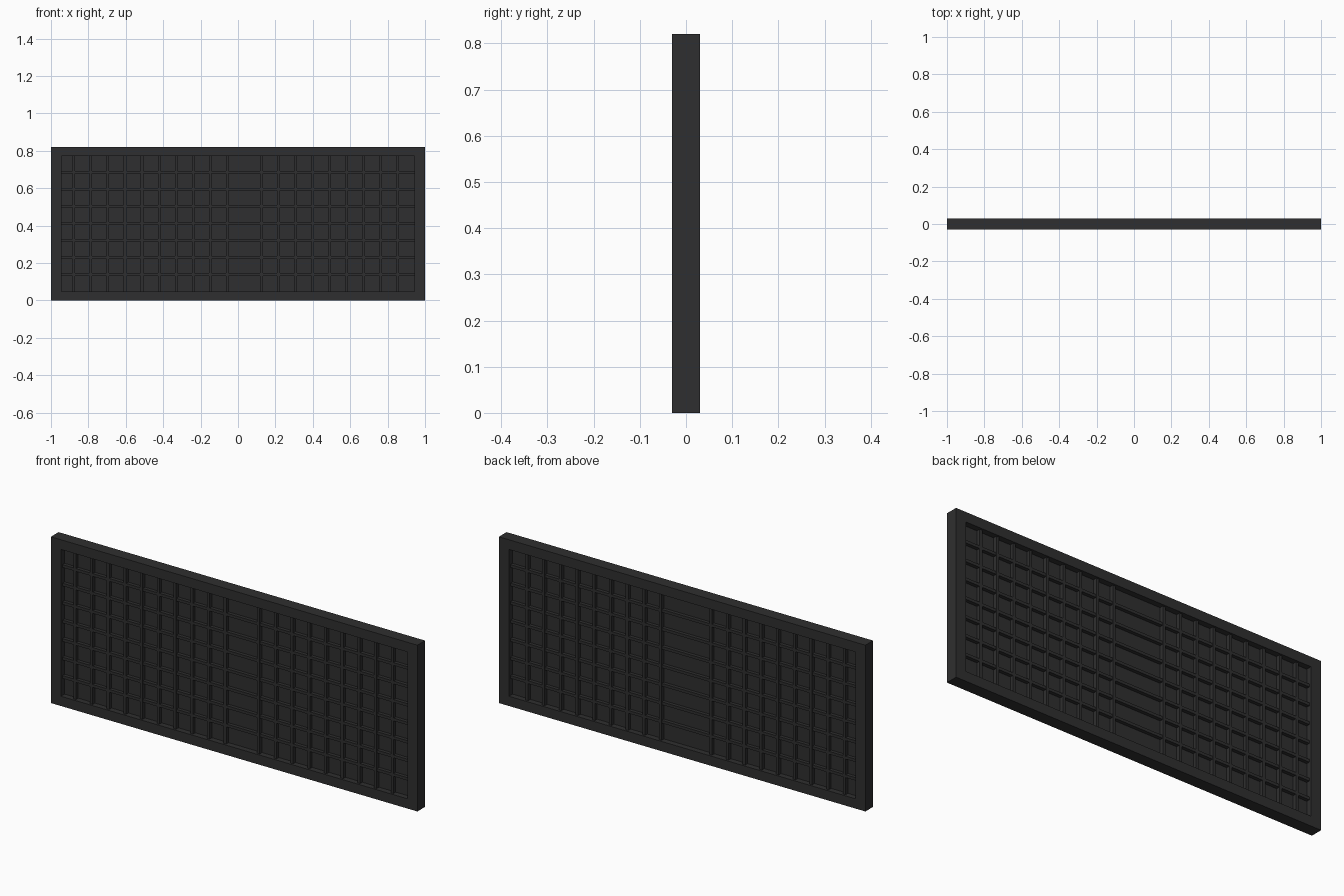
import bpy

if "Cube" in bpy.data.objects:
    bpy.data.objects.remove(bpy.data.objects["Cube"])

mat = bpy.data.materials.new("charcoal")
mat.diffuse_color = (0.028, 0.028, 0.029, 1)
mat.use_nodes = True
mat.node_tree.nodes["Principled BSDF"].inputs["Base Color"].default_value = mat.diffuse_color


def boxes(name, items):
    """One object from boxes given as (x0, x1, y0, y1, z0, z1)."""
    verts, faces = [], []
    for x0, x1, y0, y1, z0, z1 in items:
        b = len(verts)
        verts += [(x, y, z) for z in (z0, z1)
                  for x, y in ((x0, y0), (x1, y0), (x1, y1), (x0, y1))]
        faces += [(b + 3, b + 2, b + 1, b), (b + 4, b + 5, b + 6, b + 7)]
        for i in range(4):
            j = (i + 1) % 4
            faces.append((b + i, b + j, b + 4 + j, b + 4 + i))
    me = bpy.data.meshes.new(name)
    me.from_pydata(verts, [], faces)
    me.materials.append(mat)
    ob = bpy.data.objects.new(name, me)
    bpy.context.collection.objects.link(ob)
    return ob


W, H, D = 1.0, 0.82, 0.03          # half width, height, half depth
IX, Z0, Z1 = 0.945, 0.048, 0.772   # opening
STEP, R = 0.0912, 0.007            # lattice pitch, half bar width

# Outer frame: one ring mesh
outer = [(-W, 0), (W, 0), (W, H), (-W, H)]
inner = [(-IX, Z0), (IX, Z0), (IX, Z1), (-IX, Z1)]
verts = [(x, y, z) for y in (-D, D) for ring in (outer, inner) for x, z in ring]
faces = []
for i in range(4):
    j = (i + 1) % 4
    faces += [(i, j, 4 + j, 4 + i), (8 + j, 8 + i, 12 + i, 12 + j),
              (j, i, 8 + i, 8 + j), (4 + i, 4 + j, 12 + j, 12 + i)]
me = bpy.data.meshes.new("frame")
me.from_pydata(verts, [], faces)
me.materials.append(mat)
bpy.context.collection.objects.link(bpy.data.objects.new("frame", me))

# Thin backing panel
boxes("panel", [(-IX, IX, -0.002, 0.002, Z0, Z1)])

# Lattice bars on both faces; a few uprights near the middle are absent
for side, y0, y1, skip in (("front", -0.02, -0.002, {9}),
                           ("back", 0.002, 0.02, {9, 10})):
    xs = [0.855 - STEP * i for i in range(20) if i not in skip]
    zs = [0.139 + STEP * i for i in range(7)]
    boxes(side + "_uprights", [(x - R, x + R, y0, y1, Z0, Z1) for x in xs])
    s = 0.001 if y0 > 0 else -0.001
    boxes(side + "_crossbars",
          [(-IX, IX, y0 - s, y1 - s, z - R, z + R) for z in zs])
